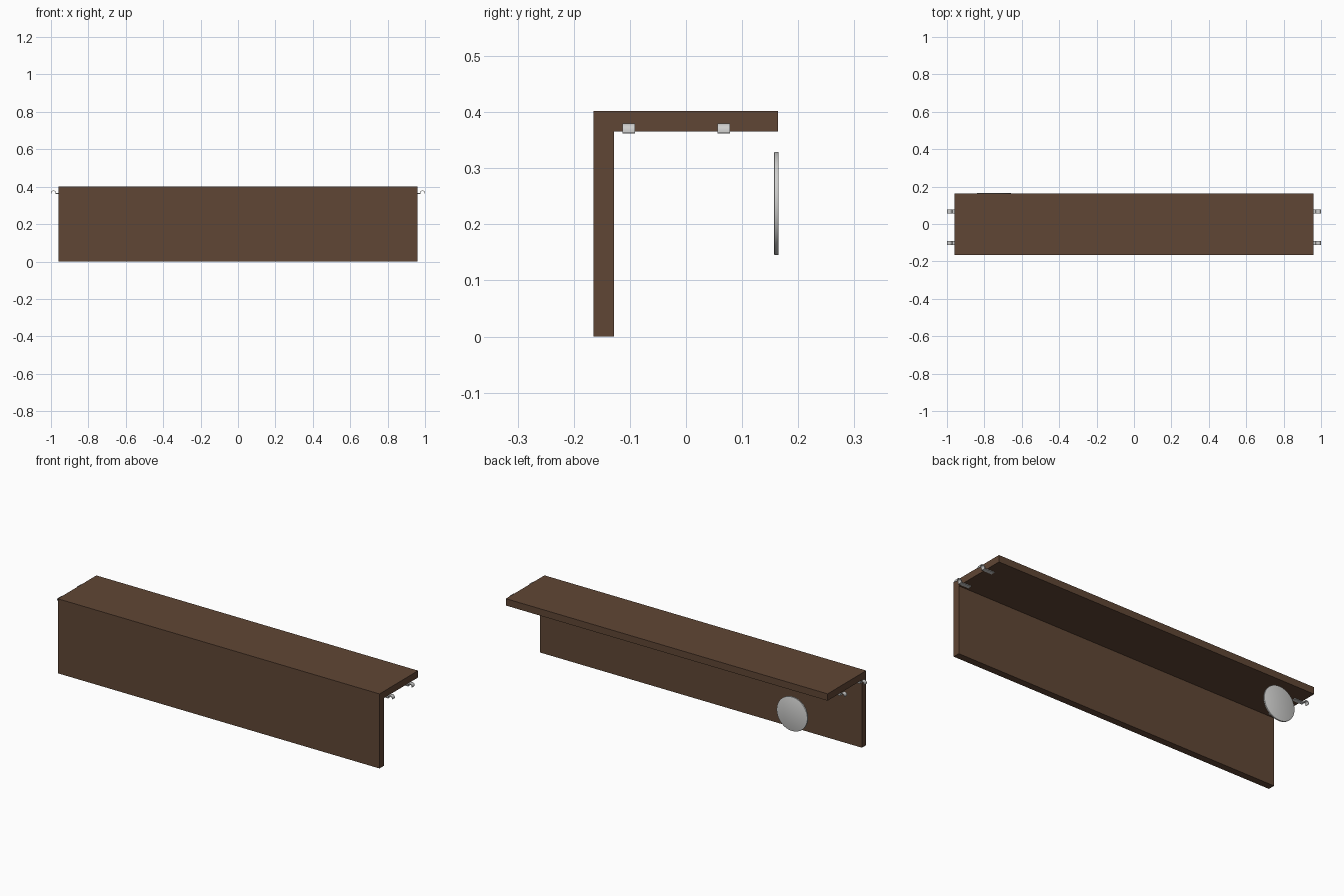
import bpy, bmesh, math
from mathutils import Matrix

if "Cube" in bpy.data.objects:
    bpy.data.objects.remove(bpy.data.objects["Cube"])


def material(name, rgb):
    m = bpy.data.materials.new(name)
    m.diffuse_color = (*rgb, 1)
    m.use_nodes = True
    m.node_tree.nodes["Principled BSDF"].inputs["Base Color"].default_value = m.diffuse_color
    return m


wood = material("brown wood", (0.117, 0.061, 0.035))
metal = material("light grey metal", (0.62, 0.62, 0.61))


def finish(bm, name, mat):
    bmesh.ops.recalc_face_normals(bm, faces=bm.faces)
    me = bpy.data.meshes.new(name)
    bm.to_mesh(me)
    bm.free()
    me.materials.append(mat)
    ob = bpy.data.objects.new(name, me)
    bpy.context.collection.objects.link(ob)
    return ob


def smooth(ob):
    bpy.ops.object.select_all(action='DESELECT')
    ob.select_set(True)
    bpy.context.view_layer.objects.active = ob
    bpy.ops.object.shade_smooth_by_angle(angle=math.radians(35))


def board(name, x, y, z):
    bm = bmesh.new()
    bmesh.ops.create_cube(bm, size=1)
    for v in bm.verts:
        v.co = [a + (b - a) * (c + 0.5) for c, (a, b) in zip(v.co, (x, y, z))]
    return finish(bm, name, wood)


# Two boards meeting in an L
board("top_board", (-0.96, 0.96), (-0.165, 0.164), (0.365, 0.402))
board("front_board", (-0.96, 0.96), (-0.165, -0.128), (0, 0.365))


# Sprung clips: a flat tab under the board ending in an arch
def clip(name, side, y):
    half, t = 0.011, 0.003
    cx, cz, r = 0.9865, 0.3665, 0.0135
    outer, inner = [(0.915, 0.365), (0.971, 0.365)], [(0.915, 0.362), (0.975, 0.362)]
    for i in range(13):
        a = math.pi * (1 - i / 12)
        outer.append((cx + r * math.cos(a), cz + r * math.sin(a)))
        inner.append((cx + (r - t) * math.cos(a), cz + (r - t) * math.sin(a)))
    outer.append((cx + r, 0.363))
    inner.append((cx + r - t, 0.363))
    bm = bmesh.new()
    rings = []
    for (ox, oz), (ix, iz) in zip(outer, inner):
        rings.append([bm.verts.new((side * px, y + dy, pz)) for px, pz, dy in
                      ((ox, oz, -half), (ox, oz, half), (ix, iz, half), (ix, iz, -half))])
    for a, b in zip(rings, rings[1:]):
        for k in range(4):
            n = (k + 1) % 4
            bm.faces.new((a[k], a[n], b[n], b[k]))
    bm.faces.new(rings[0])
    bm.faces.new(rings[-1])
    smooth(finish(bm, name, metal))


for side, label in ((-1, "left"), (1, "right")):
    clip(label + "_front_clip", side, -0.102)
    clip(label + "_back_clip", side, 0.067)

# Round disc behind the left end
bm = bmesh.new()
bmesh.ops.create_cone(bm, cap_ends=True, segments=64, radius1=0.092, radius2=0.092,
                      depth=0.008,
                      matrix=Matrix.Translation((-0.748, 0.161, 0.237))
                      @ Matrix.Rotation(math.pi / 2, 4, 'X'))
rim = [e for e in bm.edges if any(len(f.verts) > 4 for f in e.link_faces)]
bmesh.ops.bevel(bm, geom=rim, offset=0.0015, segments=2, affect='EDGES', profile=0.5)
smooth(finish(bm, "round_disc", metal))
